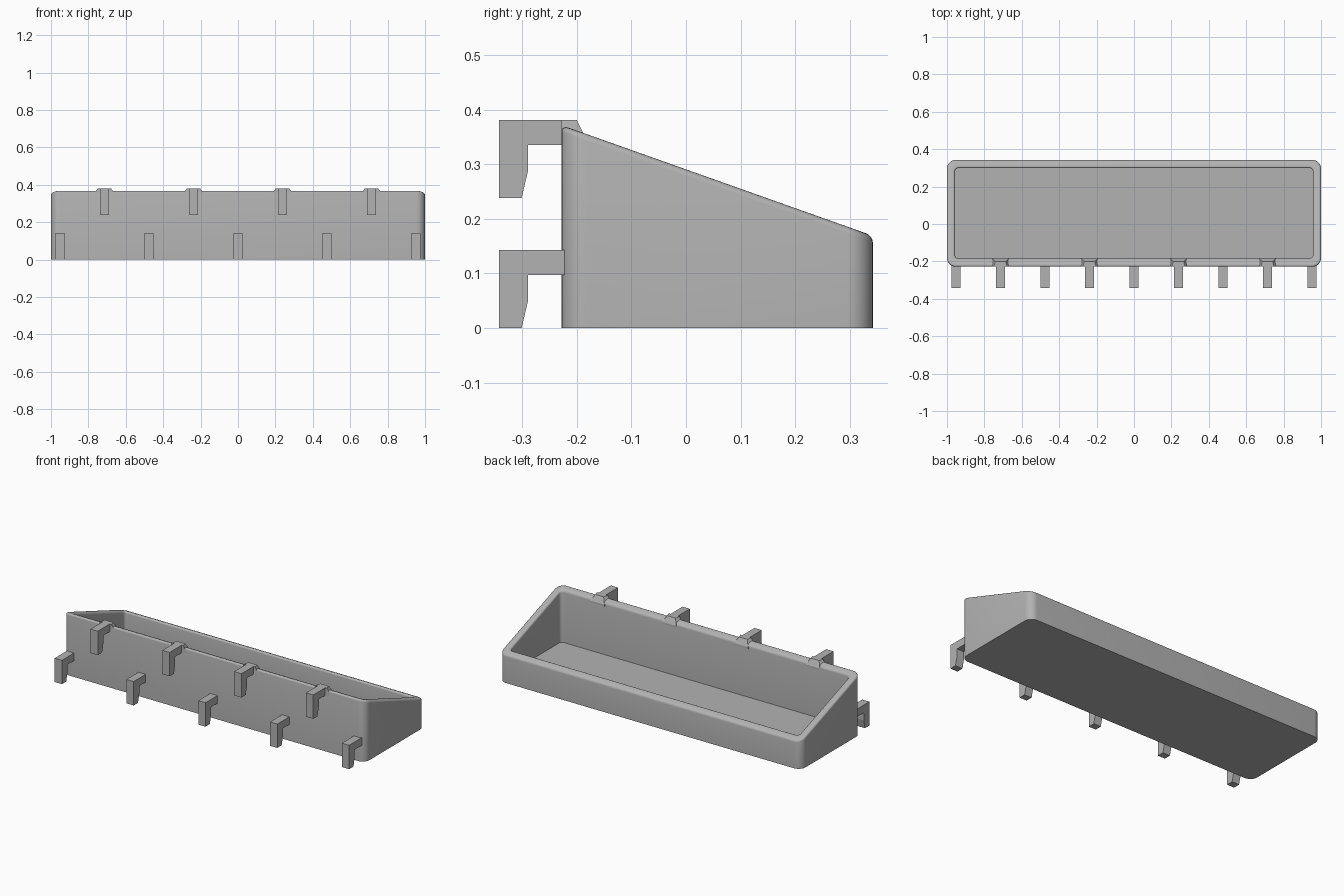
import bpy, bmesh, math

if "Cube" in bpy.data.objects:
    bpy.data.objects.remove(bpy.data.objects["Cube"])

grey = bpy.data.materials.new("plain_grey")
grey.diffuse_color = (0.45, 0.45, 0.45, 1)
grey.use_nodes = True
grey.node_tree.nodes["Principled BSDF"].inputs["Base Color"].default_value = grey.diffuse_color

Y0, Y1 = -0.228, 0.342          # tray depth range
WALL, FLOOR, FILLET = 0.043, 0.045, 0.012


def finish(name, bm, smooth=False):
    bmesh.ops.recalc_face_normals(bm, faces=bm.faces)
    mesh = bpy.data.meshes.new(name)
    bm.to_mesh(mesh)
    bm.free()
    mesh.materials.append(grey)
    obj = bpy.data.objects.new(name, mesh)
    bpy.context.collection.objects.link(obj)
    if smooth:
        bpy.ops.object.select_all(action='DESELECT')
        obj.select_set(True)
        bpy.context.view_layer.objects.active = obj
        bpy.ops.object.shade_smooth_by_angle(angle=math.radians(32))
    return obj


def outline(inset, segments=8):
    """Rounded rectangle moved inward from the outer wall."""
    r = 0.046 - inset * 0.6
    hx, ya, yb = 1 - inset - r, Y0 + inset + r, Y1 - inset - r
    corners = [(hx, yb), (-hx, yb), (-hx, ya), (hx, ya)]
    points = []
    for i, (cx, cy) in enumerate(corners):
        for k in range(segments + 1):
            a = math.pi / 2 * (i + k / segments)
            points.append((cx + r * math.cos(a), cy + r * math.sin(a)))
    return points


def rim_height(y):
    return 0.2905 - 0.355 * y


# Tray: rings run up the outside, over the rounded rim and down to the floor
def build_tray():
    bm = bmesh.new()
    steps = [math.pi / 2 * k / 4 for k in range(5)]
    rim = [(FILLET * (1 - math.cos(a)), FILLET * (math.sin(a) - 1)) for a in steps]
    rim += [(WALL - o, dz) for o, dz in reversed(rim)]
    rings = [[bm.verts.new((x, y, 0)) for x, y in outline(0)]]
    for o, dz in rim:
        rings.append([bm.verts.new((x, y, rim_height(y) + dz)) for x, y in outline(o)])
    rings.append([bm.verts.new((x, y, FLOOR)) for x, y in outline(WALL)])
    for a, b in zip(rings, rings[1:]):
        for i in range(len(a)):
            j = (i + 1) % len(a)
            bm.faces.new((a[i], a[j], b[j], b[i]))
    bm.faces.new(rings[0])
    bm.faces.new(rings[-1])
    finish("tray", bm, smooth=True)


# Hook: side profile extruded along x
def build_hook(name, x, top, back):
    profile = [(-0.342, 0), (-0.301, 0), (-0.289, 0.051), (-0.289, 0.097),
               (back, 0.097), (back, 0.143), (-0.342, 0.143)]
    bm = bmesh.new()
    face = bm.faces.new([bm.verts.new((x - 0.024, y, z + top - 0.143)) for y, z in profile])
    ext = bmesh.ops.extrude_face_region(bm, geom=[face])
    moved = [v for v in ext["geom"] if isinstance(v, bmesh.types.BMVert)]
    bmesh.ops.translate(bm, verts=moved, vec=(0.048, 0, 0))
    finish(name, bm)


# Flared block joining an upper hook to the rim
def build_rim_block(name, x):
    bm = bmesh.new()
    low = [(-0.046, -0.228, 0.366), (0.046, -0.228, 0.366),
           (0.046, -0.182, 0.345), (-0.046, -0.182, 0.345)]
    high = [(-0.035, -0.228, 0.381), (0.035, -0.228, 0.381),
            (0.028, -0.2, 0.381), (-0.028, -0.2, 0.381)]
    base = [(px, py, 0.335) for px, py, _ in low]
    rings = [[bm.verts.new((x + px, py, pz)) for px, py, pz in ring]
             for ring in (base, low, high)]
    for a, b in zip(rings, rings[1:]):
        for i in range(4):
            j = (i + 1) % 4
            bm.faces.new((a[i], a[j], b[j], b[i]))
    bm.faces.new(rings[0])
    bm.faces.new(rings[-1])
    finish(name, bm)


build_tray()
for i in range(5):
    build_hook(f"lower_hook_{i + 1}", -0.952 + 0.476 * i, 0.143, -0.222)
for i in range(4):
    px = -0.714 + 0.476 * i
    build_hook(f"upper_hook_{i + 1}", px, 0.381, -0.215)
    build_rim_block(f"rim_block_{i + 1}", px)
